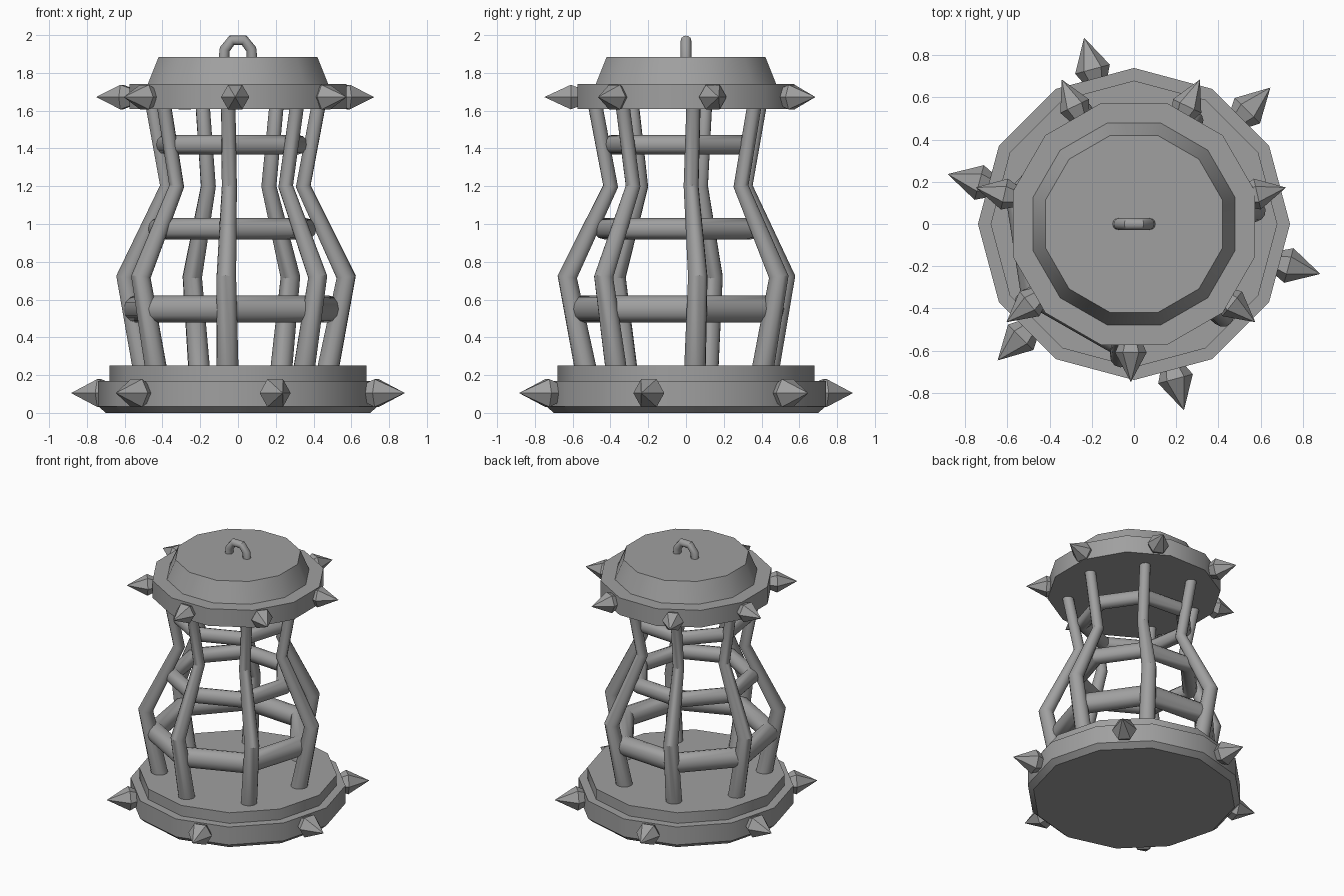
import bpy, bmesh
from math import radians, cos, sin, pi
from mathutils import Matrix

cube = bpy.data.objects.get("Cube")
if cube:
    bpy.data.objects.remove(cube, do_unlink=True)

iron = bpy.data.materials.new("iron_grey")
iron.use_nodes = True
GREY = (0.35, 0.35, 0.35, 1)
iron.diffuse_color = GREY
iron.node_tree.nodes["Principled BSDF"].inputs["Base Color"].default_value = GREY


def select(obj):
    bpy.ops.object.select_all(action='DESELECT')
    obj.select_set(True)
    bpy.context.view_layer.objects.active = obj


def lathe(name, profile, sides, turn=0.0, matrix=None, smooth=True):
    """Stack of polygon rings from (radius, height) pairs, closed at both ends."""
    bm = bmesh.new()
    rings = []
    for r, z in profile:
        if r == 0:
            rings.append([bm.verts.new((0, 0, z))] * sides)
        else:
            angles = [turn + 2 * pi * i / sides for i in range(sides)]
            rings.append([bm.verts.new((r * cos(a), r * sin(a), z)) for a in angles])
    for low, high in zip(rings, rings[1:]):
        for i in range(sides):
            j = (i + 1) % sides
            corners = dict.fromkeys((low[i], low[j], high[j], high[i]))
            bm.faces.new(list(corners))
    for ring in (rings[0], rings[-1]):
        if ring[0] is not ring[1]:
            bm.faces.new(ring)
    bmesh.ops.recalc_face_normals(bm, faces=bm.faces)
    mesh = bpy.data.meshes.new(name)
    bm.to_mesh(mesh)
    bm.free()
    mesh.materials.append(iron)
    obj = bpy.data.objects.new(name, mesh)
    bpy.context.collection.objects.link(obj)
    if matrix:
        obj.matrix_world = matrix
    if smooth:
        select(obj)
        bpy.ops.object.shade_smooth_by_angle(angle=radians(35))
    return obj


def tube(name, points, radii, closed=False):
    """Round bar along a path with a radius at each point."""
    curve = bpy.data.curves.new(name, 'CURVE')
    curve.dimensions = '3D'
    curve.bevel_depth = 1.0
    curve.bevel_resolution = 4
    curve.use_fill_caps = not closed
    spline = curve.splines.new('POLY')
    spline.points.add(len(points) - 1)
    for p, co, r in zip(spline.points, points, radii):
        p.co = (*co, 1)
        p.radius = r
    spline.use_cyclic_u = closed
    curve.materials.append(iron)
    obj = bpy.data.objects.new(name, curve)
    bpy.context.collection.objects.link(obj)
    select(obj)
    bpy.ops.object.convert(target='MESH')
    bpy.ops.object.shade_smooth_by_angle(angle=radians(35))


def spikes(name, count, start, radius, tip, size, z, cx=0.0, cy=0.0):
    """Ring of six-sided spikes pointing outward, narrowing back into the rim."""
    profile = [(size * 0.6, radius - 0.07), (size, radius), (0, tip)]
    for i in range(count):
        a = radians(start) + 2 * pi * i / count
        matrix = (Matrix.Translation((cx, cy, z)) @ Matrix.Rotation(a, 4, 'Z')
                  @ Matrix.Rotation(pi / 2, 4, 'Y'))
        lathe(f"{name}_{i + 1}", profile, 6, pi / 2, matrix, smooth=False)


# Stepped base and lid
lathe("base", [(0.70, 0), (0.74, 0.035), (0.74, 0.17), (0.68, 0.17), (0.68, 0.25)], 12)
lathe("lid", [(0.595, 1.61), (0.595, 1.74), (0.495, 1.74), (0.435, 1.885)], 12, pi / 12)

# Spikes around the base and the lid
spikes("base_spike", 6, 45, 0.76, 0.915, 0.085, 0.105)
spikes("lid_spike", 7, -90, 0.615, 0.755, 0.075, 1.672, -0.015, 0.005)

# Bent upright bars, thicker toward the bottom
SIDES = 7
angles = [radians(-94) + 2 * pi * i / SIDES for i in range(SIDES)]
bar_profile = [(0.50, 0.22), (0.60, 0.72), (0.37, 1.2), (0.452, 1.63)]
for n, a in enumerate(angles):
    path = [(-0.02 + r * cos(a), -0.03 + r * sin(a), z) for r, z in bar_profile]
    tube(f"upright_bar_{n + 1}", path, (0.058, 0.052, 0.04, 0.038))

# Horizontal hoops joining the bars
for name, r, z, thick in (("lower_hoop", 0.525, 0.55, 0.072),
                          ("middle_hoop", 0.405, 0.975, 0.056),
                          ("upper_hoop", 0.365, 1.42, 0.051)):
    path = [(-0.04 + r * cos(a), -0.03 + r * sin(a), z) for a in angles]
    tube(name, path, [thick] * SIDES, closed=True)

# Hanging loop on top
half = [(0.075, 1.87), (0.07, 1.925), (0.033, 1.972)]
loop = half + [(-x, z) for x, z in reversed(half)]
tube("hanging_loop", [(x, 0, z) for x, z in loop], [0.028] * 6)
